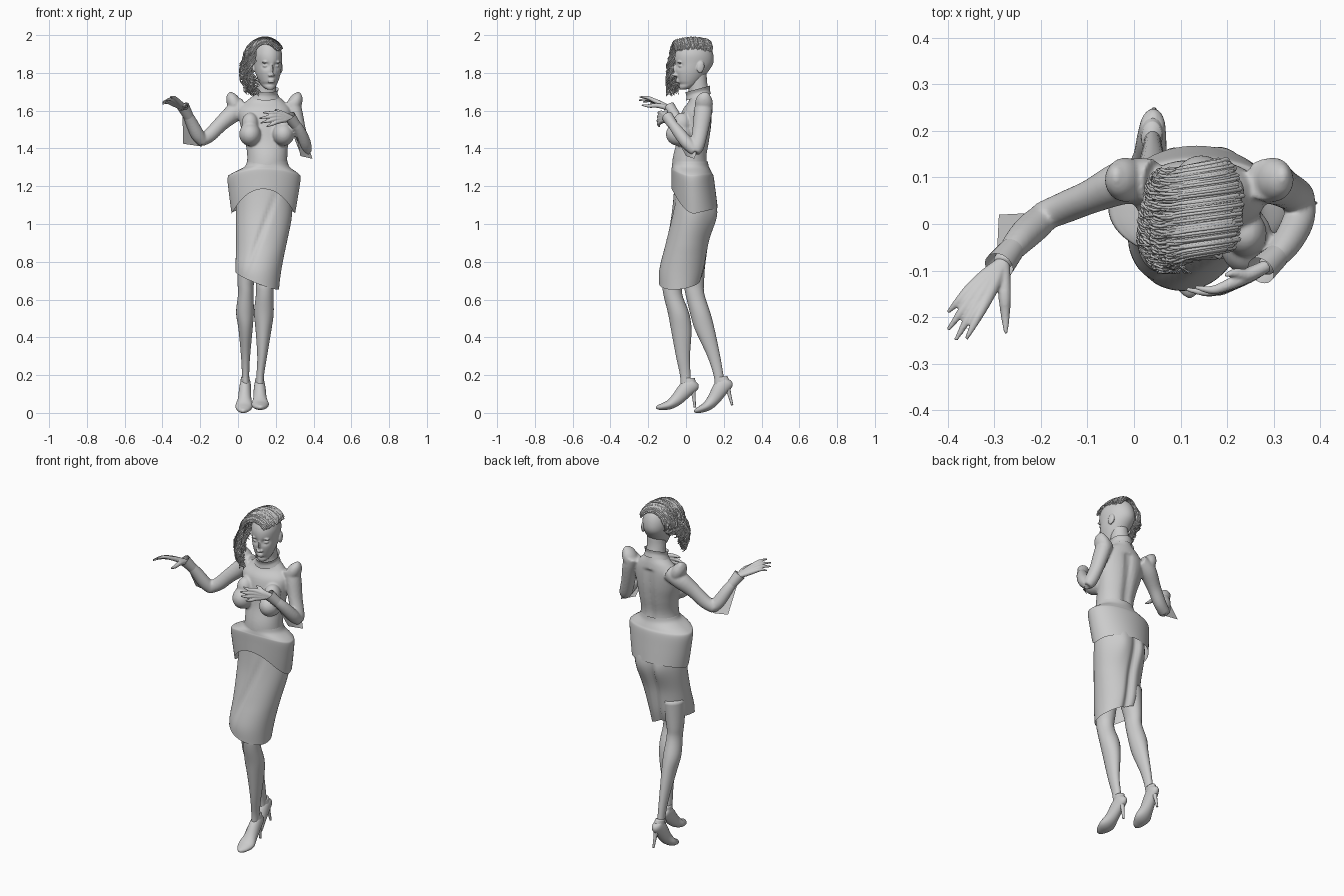
import bpy, bmesh, math, random
from mathutils import Vector, Matrix
random.seed(4)
X, Y, Z = Vector((1, 0, 0)), Vector((0, 1, 0)), Vector((0, 0, 1))


def spline(rows, sub):
    """Catmull-Rom through rows of numbers."""
    out, n = [], len(rows)
    for i in range(n - 1):
        p0, p1, p2, p3 = (rows[min(max(i + k, 0), n - 1)] for k in (-1, 0, 1, 2))
        for s in range(sub):
            t = s / sub
            out.append([.5 * (2 * b + (c - a) * t + (2 * a - 5 * b + 4 * c - d) * t * t
                              + (3 * b - a - 3 * c + d) * t ** 3)
                        for a, b, c, d in zip(p0, p1, p2, p3)])
    return out + [list(rows[-1])]


def tube(bm, rows, flat=False, ref=Z, seg=24, sub=5, caps=True, warp=None):
    """Loft of ellipses; each row is x, y, z, radius a, radius b."""
    rows = spline(rows, sub)
    rings = []
    for i, (x, y, z, a, b) in enumerate(rows):
        u, v = X, Y
        if not flat:
            t = Vector(rows[min(i + 1, len(rows) - 1)][:3]) - Vector(rows[max(i - 1, 0)][:3])
            u = t.cross(ref).normalized()
            v = u.cross(t).normalized()
        ring = []
        for k in range(seg):
            th = math.tau * k / seg
            p = Vector((x, y, z)) + u * a * math.cos(th) + v * b * math.sin(th)
            ring.append(bm.verts.new(warp(p, th, i / (len(rows) - 1)) if warp else p))
        rings.append(ring)
    for r, q in zip(rings, rings[1:]):
        for k in range(seg):
            bm.faces.new((r[k], r[(k + 1) % seg], q[(k + 1) % seg], q[k]))
    if caps:
        bm.faces.new(rings[0][::-1])
        bm.faces.new(rings[-1])


def ball(bm, c, r, rot=0, axis='Y'):
    m = Matrix.Translation(c) @ Matrix.Rotation(rot, 4, axis) @ Matrix.Diagonal((*r, 1))
    bmesh.ops.create_uvsphere(bm, u_segments=24, v_segments=14, radius=1, matrix=m)


def finish(bm, name, voxel=0, smooth=0):
    bmesh.ops.recalc_face_normals(bm, faces=bm.faces)
    me = bpy.data.meshes.new(name)
    bm.to_mesh(me)
    bm.free()
    ob = bpy.data.objects.new(name, me)
    bpy.context.collection.objects.link(ob)
    if voxel:
        md = ob.modifiers.new("fuse", 'REMESH')
        md.mode, md.voxel_size, md.use_smooth_shade = 'VOXEL', voxel, True
        sm = ob.modifiers.new("soften", 'SMOOTH')
        sm.factor, sm.iterations = .5, smooth
    for f in me.polygons:
        f.use_smooth = True
    return ob


def gauss(d, w):
    return math.exp(-(d / w) ** 2)


# torso with neck, bust, shoulder puffs and arms
bm = bmesh.new()
def back_groove(p, th, t):
    if p.y > .06 and p.z < 1.62:
        p.y -= .014 * gauss(p.x - .15, .025)
    return p
tube(bm, [(.14, .04, 1.16, .13, .10), (.15, .025, 1.27, .115, .098), (.155, .022, 1.35, .106, .092),
          (.152, .04, 1.44, .115, .088), (.145, .05, 1.52, .132, .088), (.14, .06, 1.60, .14, .08),
          (.143, .075, 1.65, .10, .06), (.148, .07, 1.69, .058, .055), (.152, .06, 1.75, .05, .052),
          (.155, .055, 1.80, .048, .055)], flat=True, seg=40, warp=back_groove)
for s in (-1, 1):
    ball(bm, (.152 + s * .088, -.035, 1.475), (.058, .072, .062))
    ball(bm, (.152 + s * .088, -.02, 1.53), (.045, .05, .06))
    ball(bm, (.14 + s * .158, .095, 1.635), (.038, .048, .066), s * .45)
    ball(bm, (.14 + s * .178, .10, 1.672), (.02, .03, .028))
tube(bm, [(.04, .09, 1.62, .05, .05), (-.02, .09, 1.59, .048, .05), (-.09, .06, 1.53, .037, .04),
          (-.15, .035, 1.47, .034, .037), (-.20, .015, 1.44, .031, .032)])
tube(bm, [(-.185, .02, 1.435, .03, .03), (-.215, -.005, 1.475, .036, .034), (-.25, -.04, 1.545, .031, .03),
          (-.285, -.085, 1.615, .021, .018)], ref=Y)
tube(bm, [(.28, .095, 1.65, .045, .045), (.30, .09, 1.59, .042, .048), (.325, .075, 1.49, .036, .042),
          (.352, .058, 1.41, .035, .038), (.365, .045, 1.38, .026, .028)], ref=Y)
tube(bm, [(.363, .05, 1.385, .028, .028), (.352, .005, 1.43, .034, .034), (.322, -.05, 1.50, .03, .03),
          (.28, -.095, 1.56, .019, .021)])
finish(bm, "torso_and_arms", .006, 5)

# hanging sleeve tails
def tail(name, *pts):
    bm = bmesh.new()
    bm.faces.new([bm.verts.new(p) for p in pts])
    bmesh.ops.subdivide_edges(bm, edges=bm.edges[:], cuts=4, use_grid_fill=True)
    finish(bm, name)
tail("sleeve_tail_right", (-.19, .025, 1.41), (-.29, .02, 1.425), (-.295, -.08, 1.61), (-.23, -.02, 1.50))
tail("sleeve_tail_left", (.375, .06, 1.40), (.395, .045, 1.345), (.33, .0, 1.36), (.30, -.09, 1.53))

# cuffs
for name, a, b in (("cuff_right", (-.262, -.055, 1.57), (-.29, -.09, 1.622)),
                   ("cuff_left", (.305, -.07, 1.525), (.272, -.10, 1.57))):
    bm = bmesh.new()
    tube(bm, [(*a, .027, .027), (*b, .033, .031)], ref=Y, caps=False)
    finish(bm, name)

# hands
def hand(name, wrist, knuckles, tips, thumb, lift):
    bm = bmesh.new()
    w = Vector(wrist)
    for k, tip in zip(knuckles, tips):
        k, tip = Vector(k), Vector(tip)
        m = (k + tip) / 2 + Vector(lift)
        tube(bm, [(*w, .013, .012), (*((w + k) / 2), .016, .014), (*k, .013, .012),
                  (*m, .0095, .009), (*tip, .004, .004)], seg=10)
    t = Vector(thumb)
    tube(bm, [(*w, .014, .014), (*(w.lerp(t, .45) + Vector(lift)), .014, .013),
              (*w.lerp(t, .75), .01, .01), (*t, .004, .004)], seg=10)
    finish(bm, name, .0035, 3)
hand("hand_right", (-.28, -.08, 1.61),
     [(-.318, -.165, 1.652), (-.332, -.16, 1.65), (-.342, -.15, 1.645), (-.35, -.138, 1.638)],
     [(-.36, -.247, 1.672), (-.383, -.25, 1.655), (-.40, -.228, 1.645), (-.40, -.19, 1.635)],
     (-.275, -.235, 1.63), (0, 0, .008))
hand("hand_left", (.285, -.09, 1.56),
     [(.208, -.128, 1.588), (.202, -.132, 1.573), (.205, -.132, 1.557), (.212, -.13, 1.542)],
     [(.13, -.135, 1.59), (.112, -.14, 1.56), (.118, -.142, 1.535), (.15, -.14, 1.515)],
     (.195, -.11, 1.607), (0, -.01, 0))

# head, turned slightly
bm = bmesh.new()
def face(p, th, t):
    if p.y < .03:
        for s in (-1, 1):
            p.y += .014 * gauss(p.x - .155 - s * .03, .018) * gauss(p.z - 1.838, .016)
        p.y += .006 * gauss(p.z - 1.74, .008)
    return p
tube(bm, [(.155, -.02, 1.712, .012, .014), (.155, -.005, 1.722, .03, .032), (.155, .015, 1.755, .05, .062),
          (.155, .028, 1.80, .066, .085), (.155, .042, 1.85, .074, .103), (.155, .043, 1.90, .076, .102),
          (.155, .043, 1.945, .06, .082), (.155, .043, 1.97, .03, .045), (.155, .043, 1.976, .006, .008)],
     flat=True, seg=64, sub=8, warp=face)
ball(bm, (.155, -.066, 1.79), (.010, .014, .009))
ball(bm, (.155, -.058, 1.815), (.007, .012, .03), .3, 'X')
for s in (-1, 1):
    ball(bm, (.155 + s * .011, -.058, 1.787), (.008, .01, .007))
    ball(bm, (.155 + s * .03, -.037, 1.837), (.015, .013, .009))
    ball(bm, (.155 + s * .032, -.046, 1.858), (.02, .01, .006), s * .15)
    ball(bm, (.155 + s * .077, .06, 1.83), (.009, .02, .032), -.2, 'X')
for z in (1.752, 1.763):
    ball(bm, (.155, -.046, z), (.018, .012, .006))
pivot = Vector((.155, .045, 1.85))
bmesh.ops.rotate(bm, verts=bm.verts, cent=pivot, matrix=Matrix.Rotation(.24, 3, 'Z'))
finish(bm, "head", .004, 3)

# swept hair: strands cross the crown and hang in curls on one side
cu = bpy.data.curves.new("swept_hair", 'CURVE')
cu.dimensions, cu.bevel_depth, cu.bevel_resolution = '3D', .0045, 0
for i in range(330):
    y0, off, ph = random.uniform(-.055, .14), random.uniform(-.006, .012), random.uniform(0, 6)
    front = max(0, min(1, (.10 - y0) / .1))
    drop = (.03 + .15 * front) * random.uniform(.55, 1.05)
    a0 = math.radians(random.uniform(30, 55))
    pts = []
    for k in range(24):
        t = k / 23
        y = y0 - .055 * t
        s = math.sqrt(max(.12, 1 - ((y - .035) / .15) ** 2))
        a = a0 + (math.pi - a0) * min(1, t / .6)
        h = max(0, (t - .6) / .4)
        wave = .013 * min(1, max(0, t - .3) * 3)
        x = .142 + math.cos(a) * (.098 + off) * s - .03 * math.sin(math.pi * h) * front
        z = 1.865 + math.sin(a) * (.112 + off) * (s ** .6) - drop * h
        pts.append((x + wave * math.sin(t * 26 + ph), max(-.105, y + wave * math.cos(t * 26 + ph)), z))
    sp = cu.splines.new('POLY')
    sp.points.add(23)
    for k, p in enumerate(pts):
        sp.points[k].co = (*p, 1)
        sp.points[k].radius = 1.1 - .6 * k / 23
bpy.context.collection.objects.link(bpy.data.objects.new("swept_hair", cu))

# stand collar
bm = bmesh.new()
tube(bm, [(.146, .066, 1.672, .072, .066), (.148, .064, 1.695, .061, .062), (.15, .062, 1.715, .066, .066)],
     flat=True, seg=40, caps=False,
     warp=lambda p, th, t: p + Z * .018 * math.sin(th))
finish(bm, "collar")

# flared peplum with an arched front hem
bm = bmesh.new()
def hem(p, th, t):
    low = 1.055 + .03 * max(0, math.sin(th))
    if math.sin(th) < 0:
        low += .13 * (1 - abs(math.cos(th)) ** 2.2)
    p.z = 1.33 + (low - 1.33) * (1.33 - p.z) / .28
    return p
tube(bm, [(.155, .022, 1.33, .107, .094), (.153, .024, 1.30, .122, .097), (.142, .03, 1.265, .178, .106),
          (.138, .034, 1.24, .193, .112), (.136, .04, 1.15, .183, .117), (.134, .046, 1.05, .168, .122)],
     flat=True, seg=64, caps=False, warp=hem)
finish(bm, "peplum")

# pencil skirt with wrap fold, rounded seat and slanted hem
bm = bmesh.new()
def drape(p, th, t):
    if math.sin(th) > 0:
        for s in (-1, 1):
            p.y += .018 * gauss(p.x - .14 - s * .06, .05) * gauss(p.z - 1.05, .09)
        p.y -= .022 * gauss(p.x - .12, .02) * (1 - gauss(p.z - 1.25, .15))
    else:
        p.y += .013 * gauss(p.x - (.16 - .38 * (1.05 - p.z)), .014) * gauss(p.z - .95, .2)
    k = max(0, (t - .6) / .4)
    p.z += k * (-.045 * math.cos(th) + .015 * math.sin(th))
    return p
tube(bm, [(.14, .04, 1.22, .14, .10), (.138, .04, 1.06, .149, .115), (.124, .008, .90, .134, .115),
          (.108, -.018, .77, .121, .122), (.102, -.028, .70, .115, .115)],
     flat=True, seg=72, sub=8, caps=False, warp=drape)
finish(bm, "skirt")

# legs
for name, rows in (
    ("leg_left", [(.17, -.02, .85, .065, .075), (.145, -.065, .70, .05, .058), (.141, -.07, .63, .046, .05),
                  (.137, -.04, .53, .052, .056), (.135, -.025, .44, .042, .054), (.128, -.016, .30, .026, .037),
                  (.118, -.004, .20, .02, .028), (.116, .0, .13, .02, .028)]),
    ("leg_right", [(.06, .03, .85, .065, .075), (.042, .04, .70, .045, .056), (.041, .047, .63, .041, .05),
                   (.037, .075, .53, .047, .054), (.04, .10, .44, .037, .052), (.04, .147, .30, .024, .034),
                   (.04, .172, .20, .019, .026), (.04, .18, .13, .019, .026)])):
    bm = bmesh.new()
    tube(bm, rows, flat=True)
    finish(bm, name)

# pumps with stiletto heels
def pump(name, move, pitch, yaw):
    bm = bmesh.new()
    tube(bm, [(0, .052, .165, .006, .012), (0, .042, .155, .024, .036), (0, .005, .13, .031, .042),
              (0, -.045, .075, .036, .034), (0, -.085, .045, .046, .026), (0, -.125, .033, .034, .018),
              (0, -.148, .029, .018, .012), (0, -.158, .027, .004, .004)])
    tube(bm, [(0, .012, .185, .022, .034), (0, .02, .15, .027, .036)], flat=True)
    tube(bm, [(0, .034, .135, .02, .02), (0, .04, .095, .01, .011), (0, .047, .028, .006, .006)], flat=True, seg=14)
    rot = Matrix.Rotation(yaw, 3, 'Z') @ Matrix.Rotation(pitch, 3, 'X')
    bmesh.ops.rotate(bm, verts=bm.verts, cent=(0, 0, .1), matrix=rot)
    bmesh.ops.translate(bm, verts=bm.verts, vec=move)
    finish(bm, name)
pump("pump_left", (.115, 0, 0), 0, .03)
pump("pump_right", (.038, .187, .004), .16, -.08)
